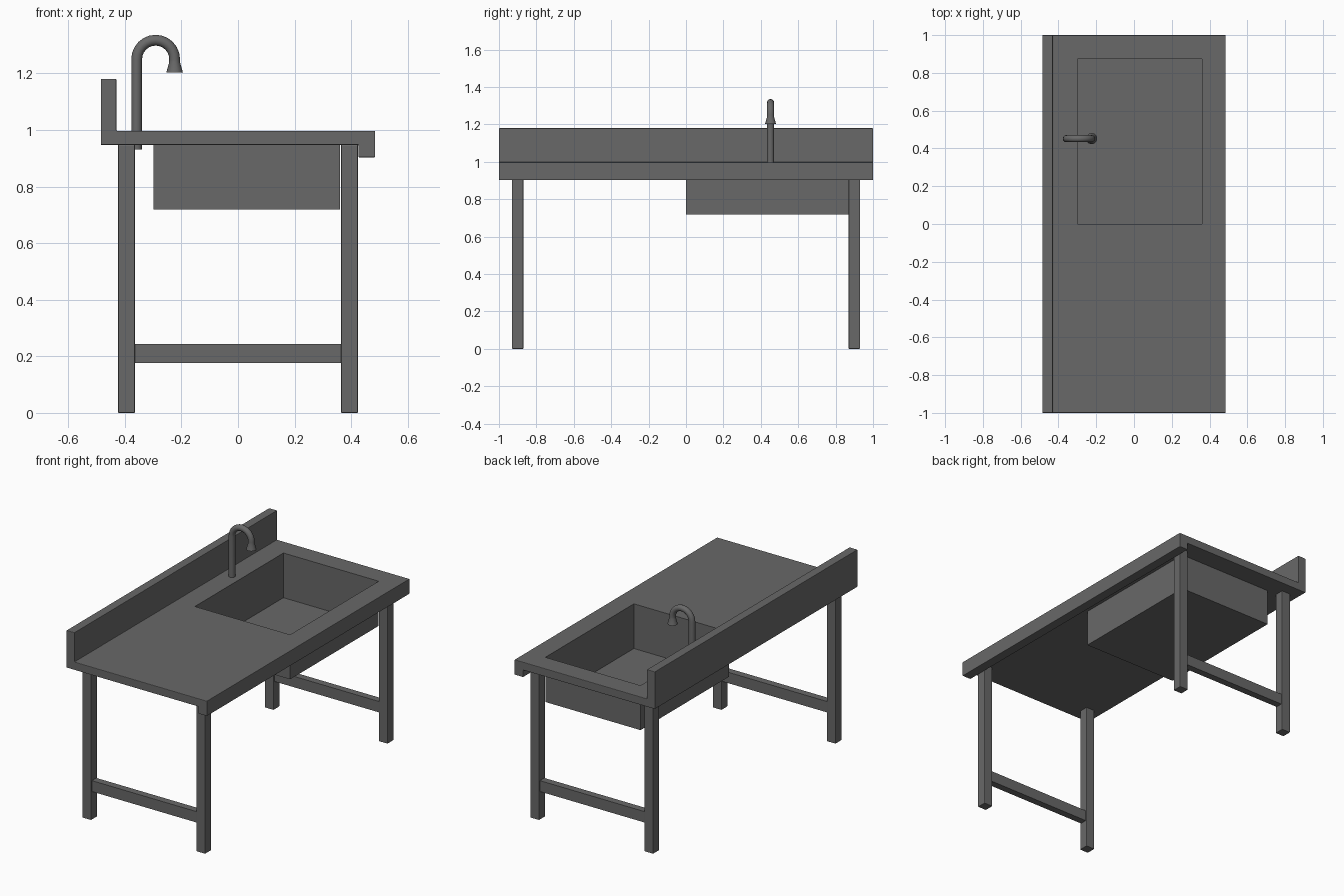
import bpy, bmesh
from math import pi, cos, sin, radians

if "Cube" in bpy.data.objects:
    bpy.data.objects.remove(bpy.data.objects["Cube"])

# dark grey metal
metal = bpy.data.materials.new("dark_grey_metal")
metal.diffuse_color = (0.14, 0.14, 0.14, 1)
metal.use_nodes = True
metal.node_tree.nodes["Principled BSDF"].inputs["Base Color"].default_value = metal.diffuse_color


def mesh_object(name, bm):
    bmesh.ops.recalc_face_normals(bm, faces=bm.faces)
    me = bpy.data.meshes.new(name)
    bm.to_mesh(me)
    bm.free()
    me.materials.append(metal)
    ob = bpy.data.objects.new(name, me)
    bpy.context.collection.objects.link(ob)
    return ob


def activate(ob):
    bpy.ops.object.select_all(action='DESELECT')
    ob.select_set(True)
    bpy.context.view_layer.objects.active = ob


def bevel(ob, width=0.003):
    mod = ob.modifiers.new("edge_bevel", 'BEVEL')
    mod.width, mod.segments = width, 2
    mod.limit_method = 'ANGLE'


def box(name, x, y, z, open_top=False):
    bm = bmesh.new()
    bmesh.ops.create_cube(bm, size=1)
    for v in bm.verts:
        v.co = [(r[0] + r[1]) / 2 + c * (r[1] - r[0]) for r, c in zip((x, y, z), v.co)]
    if open_top:
        top = [f for f in bm.faces if all(v.co.z > z[1] - 1e-4 for v in f.verts)]
        bmesh.ops.delete(bm, geom=top, context='FACES_ONLY')
    return mesh_object(name, bm)


# countertop with backsplash and front lip, one extruded profile
profile = [(-0.485, 0.947), (-0.485, 1.18), (-0.43, 1.18), (-0.43, 0.997),
           (0.485, 0.997), (0.485, 0.903), (0.425, 0.903), (0.425, 0.947)]
bm = bmesh.new()
face = bm.faces.new([bm.verts.new((x, -1, z)) for x, z in profile])
ext = bmesh.ops.extrude_face_region(bm, geom=[face])
bmesh.ops.translate(bm, vec=(0, 2, 0),
                    verts=[g for g in ext["geom"] if isinstance(g, bmesh.types.BMVert)])
counter = mesh_object("countertop", bm)
bevel(counter)

# basin opening
bx, by = (-0.298, 0.36), (0.0, 0.874)
cutter = box("basin_cutter", bx, by, (0.85, 1.1))
cutter.hide_render = True
cut = counter.modifiers.new("opening", 'BOOLEAN')
cut.operation, cut.solver, cut.object = 'DIFFERENCE', 'EXACT', cutter
activate(counter)
for name in [m.name for m in counter.modifiers]:
    bpy.ops.object.modifier_apply(modifier=name)
bpy.data.objects.remove(cutter)

# sheet basin
box("basin", bx, by, (0.718, 0.947), open_top=True)

# legs and side stretchers
for sy, end in ((-1, "front"), (1, "back")):
    for sx, side in ((-1, "left"), (1, "right")):
        x, y = sx * 0.394, sy * 0.9
        leg = box(f"{end}_{side}_leg", (x - 0.03, x + 0.03), (y - 0.03, y + 0.03), (0, 0.947))
        bevel(leg)
    box(f"{end}_stretcher", (-0.366, 0.366), (sy * 0.9 - 0.022, sy * 0.9 + 0.022), (0.176, 0.244))

# gooseneck tap with flared nozzle
cx, cy, cz, r = -0.291, 0.452, 1.25, 0.067
path = [(cx - r, 0.93, 1)]
path += [(cx + r * cos(a), cz + r * sin(a), 1)
         for a in (pi - radians(180) * i / 12 for i in range(13))]
path += [(cx + r, 1.24, 1), (cx + r, 1.202, 1.55)]
curve = bpy.data.curves.new("tap", 'CURVE')
curve.dimensions = '3D'
curve.bevel_depth, curve.bevel_resolution, curve.use_fill_caps = 0.019, 4, True
curve.materials.append(metal)
spline = curve.splines.new('POLY')
spline.points.add(len(path) - 1)
for p, (x, z, rad) in zip(spline.points, path):
    p.co, p.radius = (x, cy, z, 1), rad
tap = bpy.data.objects.new("tap", curve)
bpy.context.collection.objects.link(tap)
activate(tap)
bpy.ops.object.convert(target='MESH')
bpy.ops.object.shade_smooth_by_angle(angle=radians(40))
